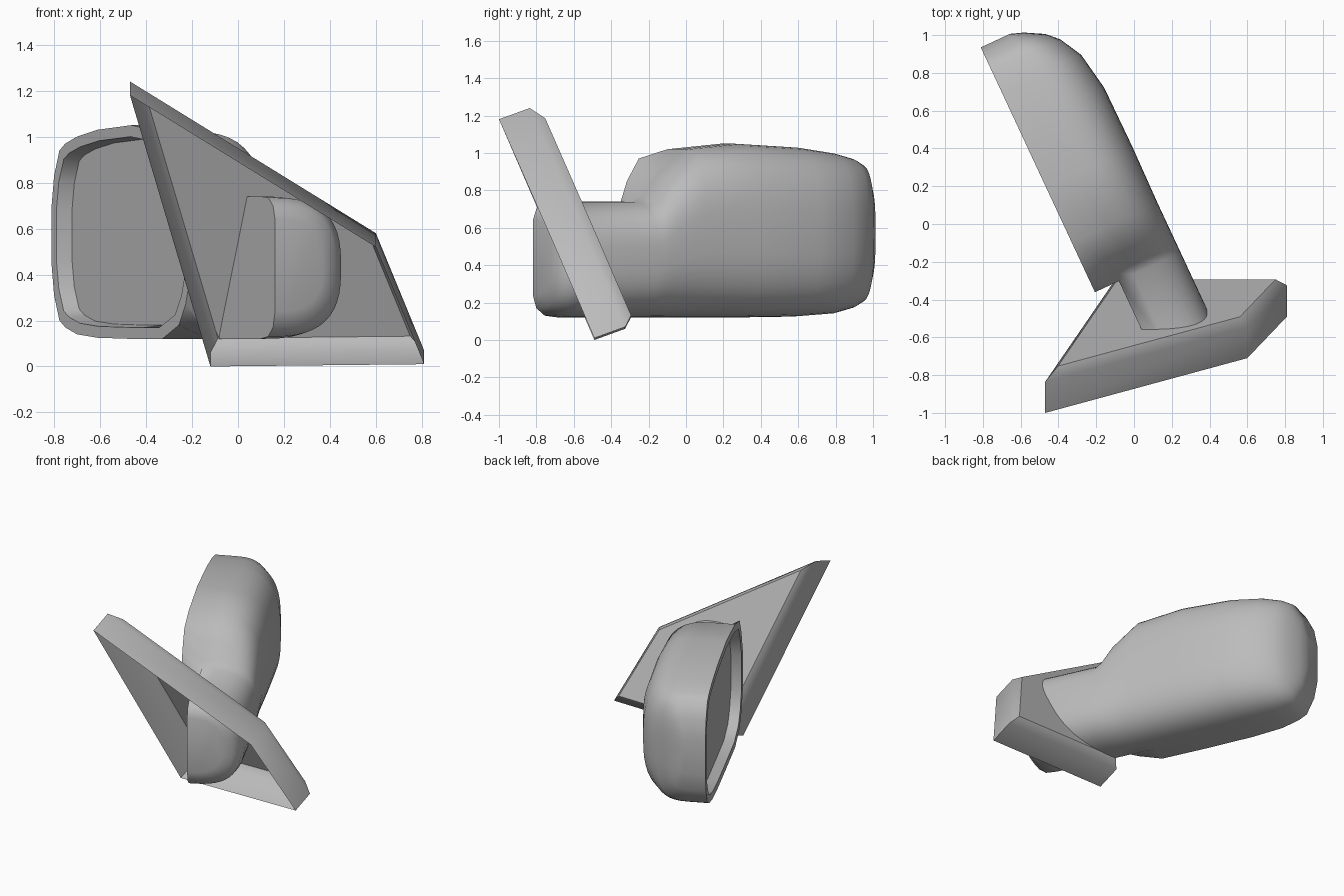
import bpy
import bmesh
from math import sin, cos, pi, radians
from mathutils import Matrix, Vector

default_cube = bpy.data.objects.get("Cube")
if default_cube:
    bpy.data.objects.remove(default_cube, do_unlink=True)

grey = bpy.data.materials.new("plain_grey")
grey.use_nodes = True
grey_colour = (0.5, 0.5, 0.5, 1)
grey.diffuse_color = grey_colour
grey.node_tree.nodes["Principled BSDF"].inputs["Base Color"].default_value = grey_colour


def finish(bm, name, smooth_angle, matrix=None):
    """Clean the mesh, place it, and give it material and shading."""
    bmesh.ops.remove_doubles(bm, verts=bm.verts, dist=0.0005)
    bmesh.ops.dissolve_degenerate(bm, edges=bm.edges, dist=0.0005)
    bmesh.ops.recalc_face_normals(bm, faces=bm.faces)
    if matrix:
        bm.transform(matrix)
    mesh = bpy.data.meshes.new(name)
    bm.to_mesh(mesh)
    bm.free()
    mesh.materials.append(grey)
    obj = bpy.data.objects.new(name, mesh)
    bpy.context.collection.objects.link(obj)
    bpy.ops.object.select_all(action="DESELECT")
    obj.select_set(True)
    bpy.context.view_layer.objects.active = obj
    bpy.ops.object.shade_smooth_by_angle(angle=radians(smooth_angle))
    return obj


def bridge(bm, loop_a, loop_b, closed=True):
    """Join two equal rows of vertices with quads."""
    count = len(loop_a)
    for i in range(count if closed else count - 1):
        j = (i + 1) % count
        bm.faces.new((loop_a[i], loop_a[j], loop_b[j], loop_b[i]))


# Mounting plate: a tilted shell, open towards the front
rim = [Vector(p) for p in ((-0.47, -1, 1.18), (0.6, -0.71, 0.52),
                           (0.81, -0.49, 0.01), (-0.12, -0.49, 0))]
depth = Vector((0, 0.165, 0.06))
bulge = Vector((0, 0.05, 0.02))
centre = sum(rim, Vector()) / len(rim)

bm = bmesh.new()
front_loop = [bm.verts.new(p) for p in rim]
back_loop = [bm.verts.new(p + depth) for p in rim]
crown_loop = [bm.verts.new(p.lerp(centre, 0.1) + depth + bulge) for p in rim]
bridge(bm, front_loop, back_loop)
bridge(bm, back_loop, crown_loop)
bm.faces.new(crown_loop)
finish(bm, "mounting_plate", 50)

# Arm and housing: lofted along the arm axis (local y), outward is local x
ARM_IN, LIP_IN, STEP = -0.2, -0.34, -0.24
SEGMENTS = 24
ROUNDNESS = 2 / 2.8

# Stations: position, bottom, top, outer side
arm_rows = [(-0.81, 0.24, 0.64, 0.03), (-0.79, 0.17, 0.7, 0.1),
            (-0.74, 0.13, 0.735, 0.15), (-0.66, 0.12, 0.74, 0.16),
            (STEP, 0.12, 0.74, 0.16)]
housing_rows = [(STEP, 0.12, 0.74, 0.16), (-0.19, 0.12, 0.78, 0.16),
                (-0.12, 0.12, 0.88, 0.16), (0.05, 0.12, 1.02, 0.16),
                (0.37, 0.12, 1.05, 0.165), (0.72, 0.125, 1.03, 0.162),
                (0.93, 0.14, 1, 0.125), (1.05, 0.17, 0.97, 0.06),
                (1.11, 0.2, 0.94, 0), (1.165, 0.31, 0.83, -0.1),
                (1.19, 0.44, 0.7, -0.17)]
# The lip of the opening has rounder corners beside the arm
lip_corners = {STEP: (0.4, 0.7), -0.19: (0.27, 0.85), -0.12: (0.18, 0.97)}


def section(bm, row, lip):
    """One D-shaped station, from lower lip round the outside to upper lip."""
    along, low, high, outer = row
    middle, half = (low + high) / 2, (high - low) / 2
    points = []
    for i in range(SEGMENTS + 1):
        t = pi * (i / SEGMENTS - 0.5)
        across = max(cos(t), 0) ** ROUNDNESS
        height = abs(sin(t)) ** ROUNDNESS * (1 if t > 0 else -1)
        points.append((ARM_IN + (outer - ARM_IN) * across, along, middle + half * height))
    if lip:
        lip_low, lip_high = lip_corners.get(along, (low, high))
        ends = (LIP_IN, along, lip_low), (LIP_IN, along, lip_high)
    else:
        ends = points[0], points[-1]
    return [bm.verts.new(p) for p in (ends[0], *points, ends[1])]


bm = bmesh.new()
arm = [section(bm, row, False) for row in arm_rows]
housing = [section(bm, row, True) for row in housing_rows]
stations = arm + housing
for a, b in zip(stations, stations[1:]):
    bridge(bm, a, b, closed=a in arm)
bm.faces.new(arm[0][1:-1])
bm.faces.new(housing[-1])

# Opening: rim inset, recess wall
opening = [s[0] for s in housing] + [s[-1] for s in reversed(housing)]
mid_along = sum(v.co.y for v in (opening[0], housing[-1][0])) / 2
mid_height = 0.585


def inset(co, border, recess):
    shrink_along = 1 - border / 0.71
    shrink_up = 1 - border / 0.465
    return (co.x + recess, mid_along + (co.y - mid_along) * shrink_along,
            mid_height + (co.z - mid_height) * shrink_up)


rim_inner = [bm.verts.new(inset(v.co, 0.05, 0)) for v in opening]
recess_loop = [bm.verts.new(inset(v.co, 0.06, 0.07)) for v in opening]
bridge(bm, opening, rim_inner)
bridge(bm, rim_inner, recess_loop)
glass_outline = [v.co.copy() for v in recess_loop]
turn = Matrix.Rotation(radians(25), 4, "Z")
finish(bm, "arm_and_housing", 40, turn)

# Mirror glass: flat pane at the bottom of the recess
bm = bmesh.new()
bm.faces.new([bm.verts.new(p) for p in glass_outline])
bmesh.ops.reverse_faces(bm, faces=bm.faces)
glass = finish(bm, "mirror_glass", 30, turn)
if glass.data.polygons[0].normal.x > 0:
    glass.data.flip_normals()
